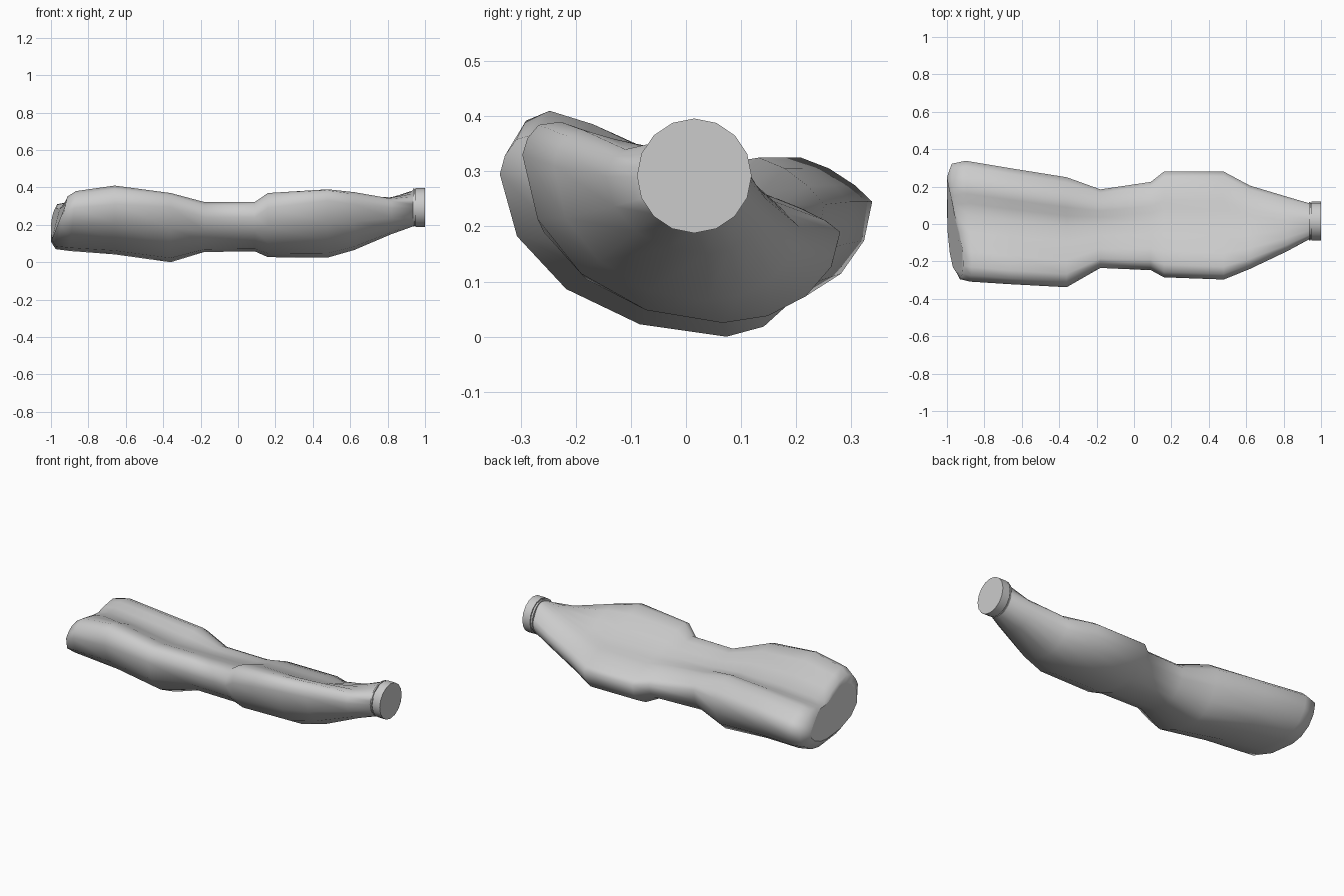
import bpy, bmesh, math
from mathutils import Vector, Matrix

if "Cube" in bpy.data.objects:
    bpy.data.objects.remove(bpy.data.objects["Cube"])

# Stations along the crushed bottle:
# x, left y, left z, left ridge z, trough z, right ridge z, right z, right y, bottom z
STATIONS = [
    (-1.0, -.26, .24, .31, .285, .285, .20, .25, .11),
    (-.975, -.295, .27, .35, .295, .31, .235, .322, .07),
    (-.90, -.308, .29, .38, .305, .325, .245, .338, .06),
    (-.66, -.322, .31, .41, .305, .325, .245, .298, .042),
    (-.36, -.338, .295, .37, .29, .325, .24, .25, .0),
    (-.18, -.235, .24, .322, .28, .275, .215, .185, .055),
    (.09, -.247, .24, .322, .275, .255, .19, .225, .058),
    (.16, -.285, .29, .37, .285, .25, .19, .28, .027),
    (.48, -.297, .33, .39, .285, .25, .19, .28, .025),
    (.62, -.24, .31, .375, .30, .27, .20, .205, .065),
    (.82, -.145, .29, .34, .345, .31, .25, .145, .15),
    (.94, -.08, .29, .352, .386, .364, .29, .11, .193),
]


def catmull(a, b, c, d, t):
    return 0.5 * (2*b + (c - a)*t + (2*a - 5*b + 4*c - d)*t*t + (3*b - a - 3*c + d)*t**3)


def section(x, yl, zl, ztl, zm, ztr, zr, yr, zb):
    w, mid = yr - yl, (yl + yr) / 2
    yb = mid + w * (.2 if x < -.1 else .13 if x < .9 else 0)
    # rounded underside, left to right
    low = []
    for i in range(9):
        a = math.pi * i / 8
        c = math.cos(a)
        side, z = (yl, zl) if c > 0 else (yr, zr)
        low.append(Vector((yb + (side - yb) * abs(c), zb + (z - zb) * (1 - math.sin(a)))))
    # dented upper side, right to left
    top = [low[-2], low[-1], Vector((yr - .2*w, ztr)), Vector((mid + .05*w, zm)),
           Vector((yl + .12*w, ztl)), low[0], low[1]]
    pts = low[:]
    for i in range(1, 5):
        if i > 1:
            pts.append(top[i])
        pts += [catmull(*top[i-1:i+3], t) for t in (1/3, 2/3)]
    # the base end leans in towards the left ridge
    lean = .4 if x < -.99 else .22 if x < -.95 else .1 if x < -.85 else 0
    return [(x + lean * max(0, p.y - zb) * min(1, max(0, (.25 - p.x) / .35)), p.x, p.y)
            for p in pts]


def finish(bm, name, angle):
    bmesh.ops.recalc_face_normals(bm, faces=bm.faces)
    me = bpy.data.meshes.new(name)
    bm.to_mesh(me)
    bm.free()
    ob = bpy.data.objects.new(name, me)
    bpy.context.collection.objects.link(ob)
    bpy.ops.object.select_all(action='DESELECT')
    ob.select_set(True)
    bpy.context.view_layer.objects.active = ob
    bpy.ops.object.shade_smooth_by_angle(angle=math.radians(angle))


# Bottle body
bm = bmesh.new()
rings = [[bm.verts.new(p) for p in section(*s)] for s in STATIONS]
for a, b in zip(rings, rings[1:]):
    n = len(a)
    for i in range(n):
        j = (i + 1) % n
        bm.faces.new((a[i], a[j], b[j], b[i]))
bm.faces.new(rings[-1])
base = bm.faces.new(rings[0])
bmesh.ops.recalc_face_normals(bm, faces=bm.faces)
bmesh.ops.split_edges(bm, edges=base.edges[:])  # crisp base rim
finish(bm, "bottle_body", 65)


# Neck ring and screw cap
def disc(name, x0, x1, r):
    bm = bmesh.new()
    m = Matrix.Translation(((x0 + x1) / 2, .015, .292)) @ Matrix.Rotation(math.pi / 2, 4, 'Y')
    bmesh.ops.create_cone(bm, cap_ends=True, segments=16, radius1=r, radius2=r,
                          depth=x1 - x0, matrix=m)
    finish(bm, name, 30)


disc("neck_ring", .936, .944, .102)
disc("neck_gap", .942, .952, .097)
disc("bottle_cap", .95, 1.0, .104)
